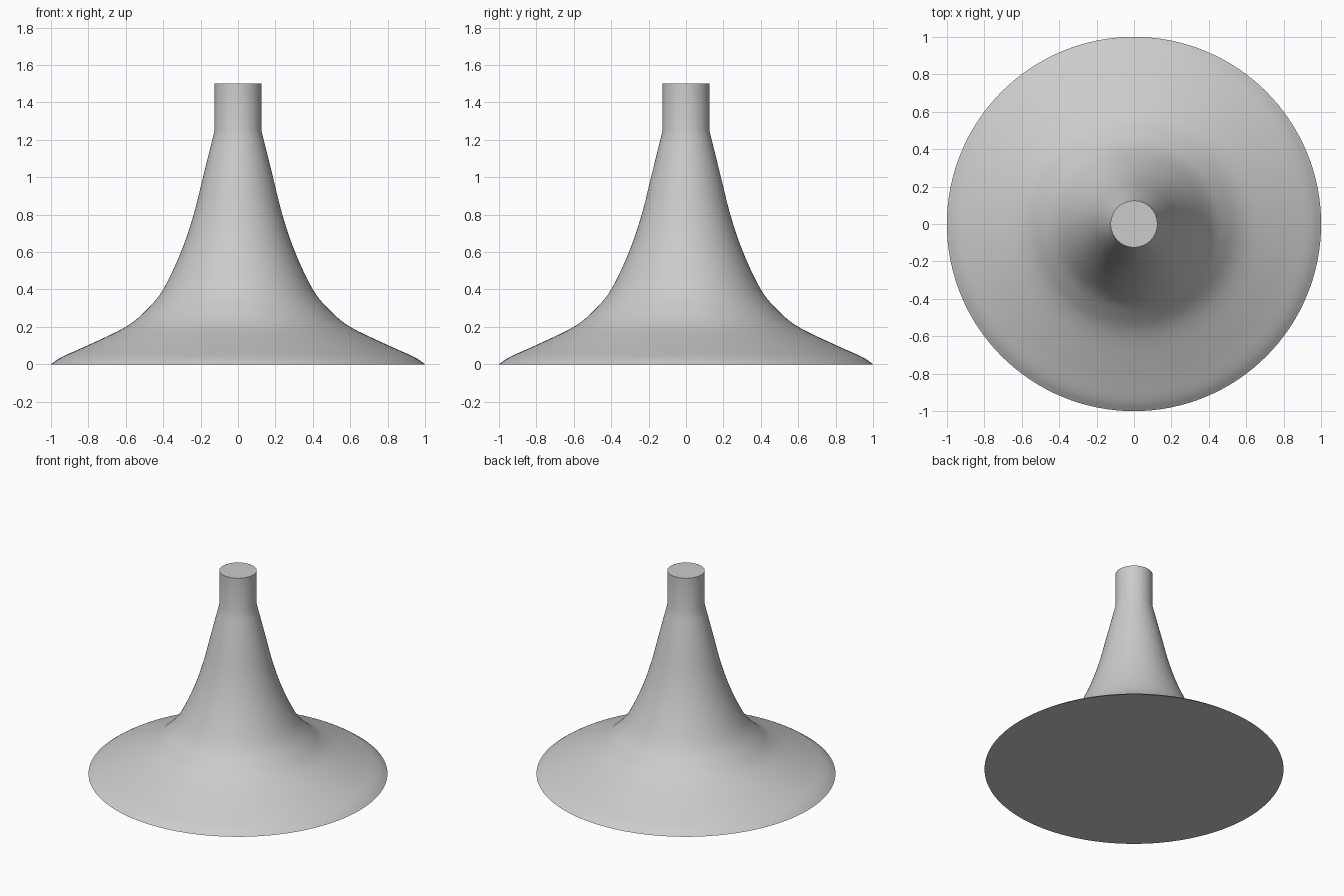
import bpy, bmesh, math
from mathutils import Vector

if "Cube" in bpy.data.objects:
    bpy.data.objects.remove(bpy.data.objects["Cube"])

SEGMENTS = 128
STEPS = 5

# Flared outline from the rim up to the neck, as (radius, height)
KNOTS = [(1.0, 0.0), (0.94, 0.04), (0.8, 0.103), (0.6, 0.2), (0.49, 0.29), (0.4, 0.4),
         (0.305, 0.6), (0.237, 0.8), (0.187, 1.0), (0.125, 1.25)]


def smooth_path(knots):
    """Catmull-Rom curve through the knots."""
    p = [Vector(k) for k in knots]
    p = [2 * p[0] - p[1]] + p + [2 * p[-1] - p[-2]]
    path = []
    for a, b, c, d in zip(p, p[1:], p[2:], p[3:]):
        for i in range(STEPS):
            t = i / STEPS
            path.append(0.5 * (2 * b + (c - a) * t + (2 * a - 5 * b + 4 * c - d) * t * t
                               + (3 * b - a - 3 * c + d) * t ** 3))
    return path + [p[-2]]


def revolve(name, profile, material):
    """Closed solid of revolution with flat end caps."""
    bm = bmesh.new()
    rings = []
    for r, z in profile:
        rings.append([bm.verts.new((r * math.cos(a), r * math.sin(a), z))
                      for a in (math.tau * i / SEGMENTS for i in range(SEGMENTS))])
    for low, high in zip(rings, rings[1:]):
        for i in range(SEGMENTS):
            j = (i + 1) % SEGMENTS
            bm.faces.new((low[i], low[j], high[j], high[i]))
    bm.faces.new(rings[0][::-1])
    bm.faces.new(rings[-1])
    mesh = bpy.data.meshes.new(name)
    bm.to_mesh(mesh)
    bm.free()
    mesh.materials.append(material)
    obj = bpy.data.objects.new(name, mesh)
    bpy.context.collection.objects.link(obj)
    bpy.ops.object.select_all(action='DESELECT')
    obj.select_set(True)
    bpy.context.view_layer.objects.active = obj
    bpy.ops.object.shade_smooth_by_angle(angle=math.radians(30))
    return obj


grey = bpy.data.materials.new("light_grey")
grey.use_nodes = True
colour = (0.6, 0.6, 0.6, 1)
grey.diffuse_color = colour
grey.node_tree.nodes["Principled BSDF"].inputs["Base Color"].default_value = colour

# Flared base running into a straight neck
revolve("flared_horn", smooth_path(KNOTS) + [Vector((0.125, 1.5))], grey)
